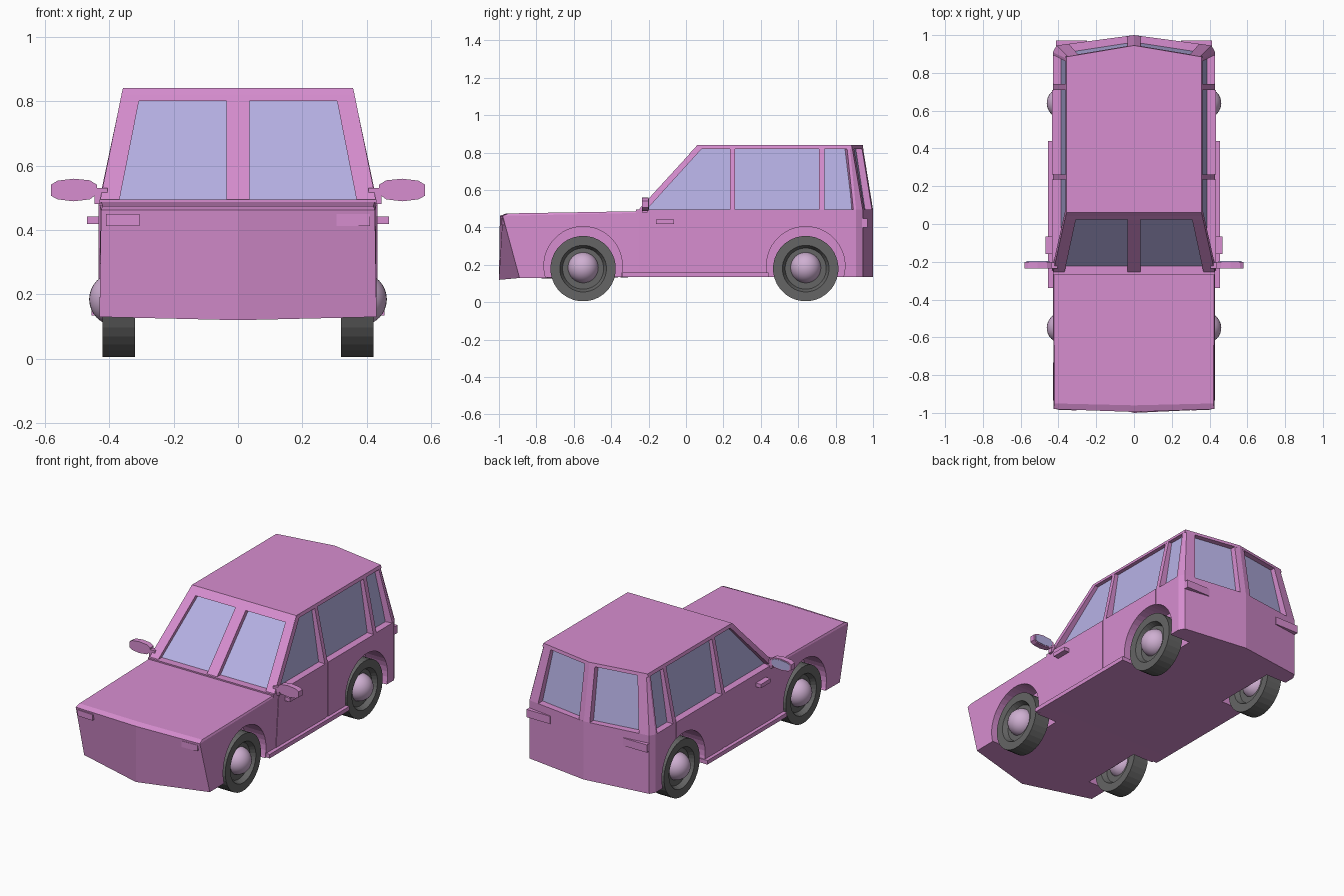
import bpy, bmesh, math

cube = bpy.data.objects.get("Cube")
if cube:
    bpy.data.objects.remove(cube, do_unlink=True)


def material(name, rgb):
    m = bpy.data.materials.new(name)
    m.use_nodes = True
    m.diffuse_color = (*rgb, 1)
    node = next(n for n in m.node_tree.nodes if n.type == "BSDF_PRINCIPLED")
    node.inputs["Base Color"].default_value = (*rgb, 1)
    return m


PAINT = material("pink paint", (0.68, 0.27, 0.63))
GLASS = material("lilac glass", (0.47, 0.44, 0.78))
RUBBER = material("grey rubber", (0.13, 0.13, 0.13))
HUB = material("pale hub metal", (0.62, 0.43, 0.64))


def finish(name, bm, mat):
    bmesh.ops.recalc_face_normals(bm, faces=bm.faces)
    mesh = bpy.data.meshes.new(name)
    bm.to_mesh(mesh)
    bm.free()
    mesh.materials.append(mat)
    ob = bpy.data.objects.new(name, mesh)
    bpy.context.collection.objects.link(ob)
    return ob


def loft(name, rings, mat, side=1):
    """Skin a closed solid through rings of points; side -1 mirrors it in x."""
    bm = bmesh.new()
    rows = [[bm.verts.new((side * x, y, z)) for x, y, z in r] for r in rings]
    n = len(rows[0])
    for a, b in zip(rows, rows[1:]):
        for i in range(n):
            j = (i + 1) % n
            bm.faces.new((a[i], a[j], b[j], b[i]))
    bm.faces.new(rows[0])
    bm.faces.new(rows[-1])
    return finish(name, bm, mat)


def flat(points, z):
    return [(x, y, z) for x, y in points]


def both(half):
    """Complete a plan outline given from front to back on the left side."""
    return half + [(-p[0], *p[1:]) for p in reversed(half) if p[0] > 0]


def box(name, x, y, z, mat, side=1):
    plan = [(x[0], y[0]), (x[1], y[0]), (x[1], y[1]), (x[0], y[1])]
    return loft(name, [flat(plan, z[0]), flat(plan, z[1])], mat, side)


def circle(x, y, z, r, n=32):
    step = 2 * math.pi / n
    return [(x, y + r * math.sin((i + .5) * step), z + r * math.cos((i + .5) * step))
            for i in range(n)]


def cut(ob, cutters):
    for c in cutters:
        mod = ob.modifiers.new("wheel arch", "BOOLEAN")
        mod.operation = "DIFFERENCE"
        mod.solver = "EXACT"
        mod.object = c


SIDES = (("left", 1), ("right", -1))
AXLES = (("front", -0.55), ("rear", 0.64))
AXLE_Z = 0.18
BELT = 0.495

# Front body with raked nose and hood
front_body = loft("front_body", [
    both([(0, -1, .12), (.43, -.89, .13), (.43, -.25, .135)]),
    both([(0, -.995, .462), (.425, -.98, .462), (.43, -.25, .478)]),
    both([(0, -.96, .475), (.42, -.95, .475), (.425, -.25, .487)]),
], PAINT)

# Rear body with pointed tail
tail = both([(.43, -.25), (.43, .91), (.41, .945), (0, 1)])
rear_body = loft("rear_body", [flat(tail, .135), flat(tail, BELT)], PAINT)

# Wheels, hubs and arches
arches = {"front": [], "rear": []}
for side_name, s in SIDES:
    for end, y in AXLES:
        tag = end + "_" + side_name
        arch = loft("arch_cutter_" + tag,
                    [circle(x, y, AXLE_Z + .015, .21, 40) for x in (.29, .6)], PAINT, s)
        arch.hide_render = True
        arch.hide_viewport = True
        arch.display_type = "WIRE"
        arches[end].append(arch)
        profile = ((.35, .11), (.32, .125), (.32, .175),
                   (.42, .175), (.42, .125), (.39, .11))
        loft("tyre_" + tag, [circle(x, y, AXLE_Z, r) for x, r in profile], RUBBER, s)
        bm = bmesh.new()
        bmesh.ops.create_uvsphere(bm, u_segments=32, v_segments=16, radius=.082)
        bmesh.ops.translate(bm, verts=bm.verts, vec=(s * .38, y, AXLE_Z + .005))
        for f in bm.faces:
            f.smooth = True
        finish("hub_" + tag, bm, HUB)
cut(front_body, arches["front"])
cut(rear_body, arches["rear"])

# Glass cabin core
loft("cabin_glass", [
    flat(both([(.39, -.235), (.39, .905), (0, .965)]), .48),
    flat(both([(.337, .087), (.337, .86), (0, .912)]), .828),
], GLASS)

# Roof panel, front header and centre posts
loft("roof", [
    flat(both([(.362, .042), (.362, .888), (0, .948)]), .82),
    flat(both([(.357, .06), (.357, .885), (0, .945)]), .84),
], PAINT)
loft("windscreen_header", [
    flat(both([(.364, .023), (.364, .065)]), .80),
    flat(both([(.357, .06), (.357, .1)]), .839),
], PAINT)
loft("windscreen_post", [
    flat(both([(.035, -.265), (.035, -.22)]), .483),
    flat(both([(.035, .058), (.035, .1)]), .835),
], PAINT)
loft("rear_window_post", [
    flat(both([(.037, .95), (.037, .994), (0, 1)]), BELT),
    flat(both([(.035, .9), (.035, .939), (0, .945)]), .835),
], PAINT)
box("windscreen_sill", (-.43, .43), (-.268, -.23), (.47, BELT), PAINT)

for side_name, s in SIDES:
    # Corner pillars
    loft("front_pillar_" + side_name, [
        flat([(.43, -.265), (.43, -.222), (.37, -.222), (.37, -.265)], .483),
        flat([(.358, .06), (.358, .1), (.3, .1), (.3, .06)], .838),
    ], PAINT, s)
    loft("rear_pillar_" + side_name, [
        flat([(.43, .895), (.43, .91), (.41, .945), (.345, .954), (.345, .9), (.38, .885)], BELT),
        flat([(.358, .86), (.358, .875), (.35, .887), (.295, .896), (.295, .85), (.33, .845)], .835),
    ], PAINT, s)

    # Door pillars
    for name, y0, y1 in (("middle", .235, .262), ("quarter", .71, .74)):
        loft(name + "_pillar_" + side_name, [
            flat([(.43, y0), (.43, y1), (.37, y1), (.37, y0)], BELT),
            flat([(.358, y0), (.358, y1), (.32, y1), (.32, y0)], .835),
        ], PAINT, s)

    # Thin door skins
    doors = (("front", [(-.245, .16), (.235, .16), (.235, BELT), (-.217, BELT)]),
             ("rear", [(.262, .16), (.71, .16), (.71, BELT), (.262, BELT)]))
    for name, outline in doors:
        door = loft(name + "_door_" + side_name,
                    [[(x, y, z) for y, z in outline] for x in (.425, .433)], PAINT, s)
        if name == "rear":
            cut(door, arches["rear"])

    # Sill step, door handle and lamps
    box("sill_" + side_name, (.4, .455), (-.34, .44), (.135, .16), PAINT, s)
    box("door_handle_" + side_name, (.42, .468), (-.16, -.065), (.418, .442), PAINT, s)
    box("tail_lamp_" + side_name, (.25, .412), (.9, .971), (.4, .448), PAINT, s)
    lamp = [(.305, -.95), (.305, -.987), (.41, -.983), (.41, -.95)]
    loft("front_lamp_" + side_name, [flat(lamp, .413), flat(lamp, .45)], PAINT, s)

    # Door mirror
    shell = [(.437, .512), (.437, .54), (.46, .554), (.51, .559), (.56, .553), (.58, .541),
             (.58, .506), (.56, .495), (.51, .489), (.46, .495)]
    loft("mirror_shell_" + side_name,
         [[(x, y, z) for x, z in shell] for y in (-.235, -.2)], PAINT, s)
    face = [(.51 + (x - .51) * .85, .525 + (z - .525) * .8) for x, z in shell]
    loft("mirror_glass_" + side_name,
         [[(x, y, z) for x, z in face] for y in (-.201, -.197)], GLASS, s)
    box("mirror_stem_" + side_name, (.405, .445), (-.235, -.205), (.48, .53), PAINT, s)
